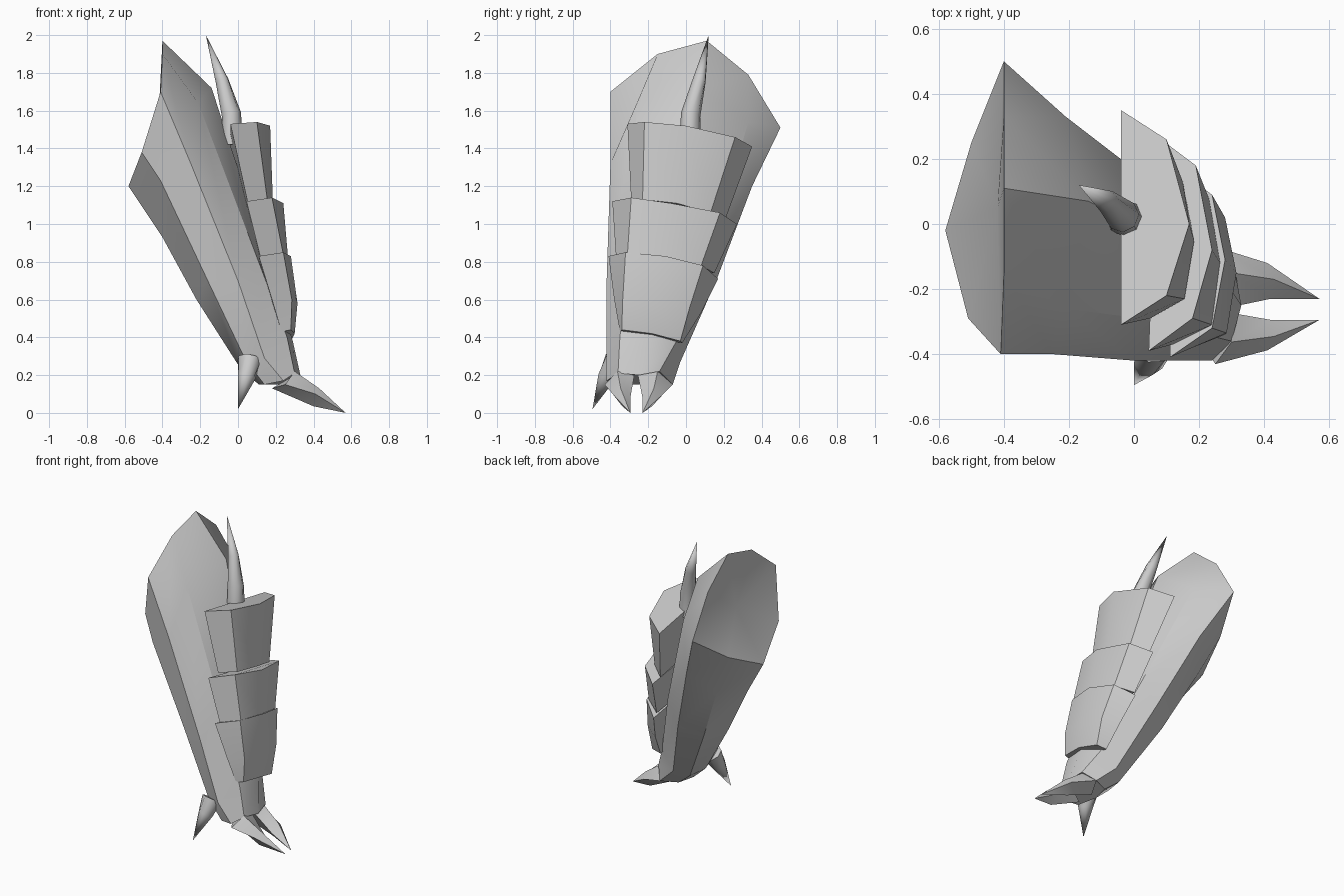
import bpy, bmesh, math
from mathutils import Vector


def loft(name, rings, tip=None, start=None, angle=30):
    """Skin closed rings; close ends with a point (start / tip) or a flat cap."""
    bm = bmesh.new()
    loops = [[bm.verts.new(p) for p in r] for r in rings]
    n = len(loops[0])
    for a, b in zip(loops, loops[1:]):
        for i in range(n):
            j = (i + 1) % n
            bm.faces.new((a[i], a[j], b[j], b[i]))
    for loop, point in ((loops[0], start), (loops[-1], tip)):
        if point is None:
            bm.faces.new(loop)
        else:
            v = bm.verts.new(point)
            for i in range(n):
                bm.faces.new((loop[i], loop[(i + 1) % n], v))
    bmesh.ops.recalc_face_normals(bm, faces=bm.faces)
    me = bpy.data.meshes.new(name)
    bm.to_mesh(me)
    bm.free()
    ob = bpy.data.objects.new(name, me)
    bpy.context.collection.objects.link(ob)
    bpy.ops.object.select_all(action='DESELECT')
    ob.select_set(True)
    bpy.context.view_layer.objects.active = ob
    bpy.ops.object.shade_smooth_by_angle(angle=math.radians(angle))
    return ob


def spike(name, path, radii, tip, sides=8):
    """Tapered thorn: round rings along a bent path ending in a point."""
    pts = [Vector(p) for p in path] + [Vector(tip)]
    rings = []
    for i, r in enumerate(radii):
        q = (pts[i + 1] - pts[i]).to_track_quat('Z', 'Y')
        rings.append([pts[i] + q @ Vector((r * math.cos(t), r * math.sin(t), 0))
                      for t in (2 * math.pi * k / sides for k in range(sides))])
    return loft(name, rings, tip=tip, angle=50)


# Leg shell: eight-sided tube from the slanted wide top down to the foot
loft("leg_shell", [
    [(-.40, .11, 1.97), (-.40, -.15, 1.90), (-.41, -.40, 1.70), (-.51, -.29, 1.38),
     (-.58, -.02, 1.20), (-.50, .25, 1.33), (-.40, .50, 1.51), (-.40, .33, 1.79)],
    [(-.14, .07, 1.72), (-.21, -.26, 1.64), (-.25, -.40, 1.32), (-.41, -.35, 1.23),
     (-.40, -.10, .93), (-.36, .18, 1.02), (-.25, .35, 1.20), (-.21, .33, 1.54)],
    [(.13, -.06, .90), (.09, -.30, .85), (0, -.42, .70), (-.16, -.36, .70),
     (-.22, -.15, .60), (-.18, .06, .63), (-.05, .16, .70), (.05, .13, .85)],
    [(.29, -.19, .38), (.26, -.35, .40), (.14, -.42, .29), (.04, -.38, .28),
     (.01, -.23, .24), (.04, -.10, .23), (.12, -.03, .27), (.22, -.05, .38)],
    [(.33, -.25, .20), (.30, -.36, .21), (.24, -.42, .17), (.14, -.38, .15),
     (.11, -.24, .15), (.14, -.12, .15), (.25, -.07, .15), (.31, -.14, .22)],
], start=(-.42, .05, 1.58))

# Overlapping shin plates
loft("upper_plate", [
    [(-.04, -.31, 1.53), (.10, -.22, 1.54), (.17, 0, 1.52), (.10, .26, 1.46), (-.04, .35, 1.41)],
    [(.05, -.29, 1.12), (.155, -.23, 1.13), (.185, -.05, 1.11), (.15, .13, 1.06), (.05, .21, 1.03)],
])
loft("middle_plate", [
    [(.045, -.39, 1.12), (.18, -.29, 1.14), (.24, -.08, 1.11), (.19, .18, 1.06), (.07, .27, 1.00)],
    [(.12, -.37, .82), (.24, -.31, .84), (.265, -.12, .82), (.23, .08, .78), (.12, .15, .74)],
])
loft("lower_plate", [
    [(.11, -.41, .83), (.24, -.32, .85), (.28, -.11, .83), (.24, .09, .78), (.13, .17, .71)],
    [(.18, -.38, .60), (.285, -.335, .60), (.315, -.15, .58), (.28, .02, .56), (.18, .08, .53)],
    [(.23, -.35, .43), (.28, -.34, .44), (.30, -.18, .42), (.28, -.03, .38), (.21, -.02, .37)],
])

# Two front claws, the second mirrored across the foot
claw = [
    [(.25, -.07, .15), (.30, -.15, .22), (.30, -.255, .20), (.18, -.20, .13)],
    [(.41, -.12, .10), (.43, -.17, .13), (.42, -.23, .08), (.40, -.18, .035)],
]
tip = (.57, -.23, 0)


def flip(p):
    return (p[0], -.265 - (p[1] + .265) * .85, p[2])


loft("left_claw", claw, tip=tip)
loft("right_claw", [[flip(p) for p in r] for r in claw], tip=flip(tip))

# Side spur on the ankle and long spike above the plates
spike("ankle_spur", [(.06, -.37, .28), (.045, -.42, .19)], [.065, .048], (0, -.495, .02))
spike("knee_spike", [(-.03, .02, 1.42), (-.035, .025, 1.58), (-.085, .07, 1.76)],
      [.058, .052, .036], (-.17, .12, 2.0))
